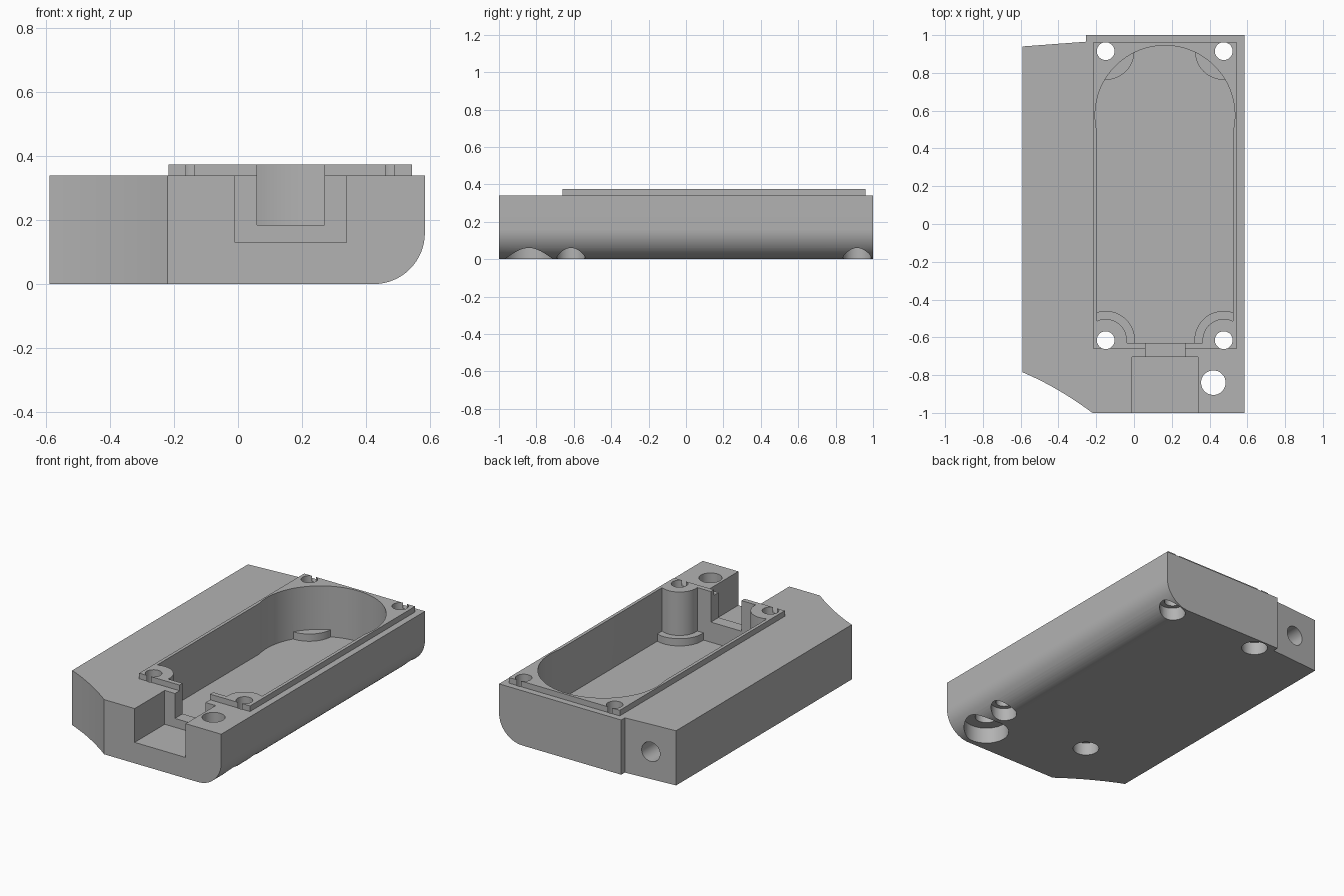
import bpy, bmesh, math

if "Cube" in bpy.data.objects:
    bpy.data.objects.remove(bpy.data.objects["Cube"])


def prism(name, outline, z0, z1):
    """Extrude a flat outline from z0 to z1."""
    bm = bmesh.new()
    base = bm.faces.new([bm.verts.new((x, y, z0)) for x, y in outline])
    ext = bmesh.ops.extrude_face_region(bm, geom=[base])
    top = [g for g in ext["geom"] if isinstance(g, bmesh.types.BMVert)]
    bmesh.ops.translate(bm, verts=top, vec=(0, 0, z1 - z0))
    bmesh.ops.recalc_face_normals(bm, faces=bm.faces)
    me = bpy.data.meshes.new(name)
    bm.to_mesh(me)
    bm.free()
    ob = bpy.data.objects.new(name, me)
    bpy.context.collection.objects.link(ob)
    return ob


def arc(cx, cy, r, a0, a1, n):
    pts = []
    for i in range(n + 1):
        a = math.radians(a0 + (a1 - a0) * i / n)
        pts.append((cx + r * math.cos(a), cy + r * math.sin(a)))
    return pts


def rect(x0, x1, y0, y1):
    return [(x0, y0), (x1, y0), (x1, y1), (x0, y1)]


def cylinder(name, cx, cy, r, z0, z1):
    return prism(name, arc(cx, cy, r, 0, 360, 48)[:-1], z0, z1)


def combine(target, tool, operation):
    """Apply a boolean and discard the tool."""
    mod = target.modifiers.new("boolean", 'BOOLEAN')
    mod.operation = operation
    mod.solver = 'EXACT'
    mod.object = tool
    bpy.context.view_layer.objects.active = target
    bpy.ops.object.modifier_apply(modifier=mod.name)
    bpy.data.objects.remove(tool)


# Body: plan outline with a shallow concave cut at the front left
curve = [(-0.59 + 0.37 * t, -0.785 - 0.215 * t + 0.06 * t * (1 - t))
         for t in [i / 10 for i in range(11)]]
body = prism("housing", curve + [(0.585, -1), (0.585, 1), (-0.255, 1),
                                 (-0.255, 0.965), (-0.59, 0.94)], 0, 0.34)

# Rounded lower right edge
bm = bmesh.new()
bm.from_mesh(body.data)
edge = [e for e in bm.edges if all(v.co.x > 0.58 and v.co.z < 0.01 for v in e.verts)]
bmesh.ops.bevel(bm, geom=edge, offset=0.16, segments=16, profile=0.5, affect='EDGES')
bm.to_mesh(body.data)
bm.free()

# Raised lip around the cavity
combine(body, prism("lip", rect(-0.217, 0.545, -0.66, 0.96), 0.2, 0.375), 'UNION')

# Cavity with a round back end, leaving posts and bosses in the corners
SCREW_X = (-0.15, 0.475)
FRONT_Y, BACK_Y = -0.615, 0.915
cavity = prism("cavity", [(-0.197, -0.63), (0.525, -0.63)]
               + arc(0.164, 0.575, 0.37, -13, 193, 56), 0.06, 0.5)
for x in SCREW_X:
    for r, top in ((0.155, 0.105), (0.112, 0.6)):
        arch = arc(x, FRONT_Y, r, 0, 180, 24) + [(x - r, -0.8), (x + r, -0.8)]
        combine(cavity, prism("post", arch, 0, top), 'DIFFERENCE')
    combine(cavity, cylinder("boss", x, BACK_Y, 0.152, 0, 0.105), 'DIFFERENCE')
combine(body, cavity, 'DIFFERENCE')

# Stepped slot through the front wall
combine(body, prism("wide_slot", rect(-0.01, 0.34, -1.1, -0.705), 0.13, 0.5), 'DIFFERENCE')
combine(body, prism("narrow_slot", rect(0.06, 0.27, -0.75, -0.6), 0.185, 0.5), 'DIFFERENCE')

# Screw holes and the larger mounting hole, counterbored from below
holes = [(x, y, 0.047, 0.075, 0.08) for x in SCREW_X for y in (FRONT_Y, BACK_Y)]
holes.append((0.42, -0.84, 0.065, 0.13, 0.1))
for x, y, r, bore, depth in holes:
    combine(body, cylinder("hole", x, y, r, -0.1, 0.5), 'DIFFERENCE')
    combine(body, cylinder("counterbore", x, y, bore, -0.1, depth), 'DIFFERENCE')

# Blind round hole in the back of the side wing
rear = cylinder("rear_hole", 0, 0, 0.06, 0, 0.5)
rear.rotation_euler = (math.pi / 2, 0, 0)
rear.location = (-0.425, 1.05, 0.17)
bpy.context.view_layer.update()
combine(body, rear, 'DIFFERENCE')

# Grey finish
grey = bpy.data.materials.new("grey")
grey.diffuse_color = (0.45, 0.45, 0.45, 1)
grey.use_nodes = True
grey.node_tree.nodes["Principled BSDF"].inputs["Base Color"].default_value = grey.diffuse_color
body.data.materials.clear()
body.data.materials.append(grey)
for p in body.data.polygons:
    p.material_index = 0
body.select_set(True)
bpy.context.view_layer.objects.active = body
bpy.ops.object.shade_smooth_by_angle(angle=math.radians(30))
